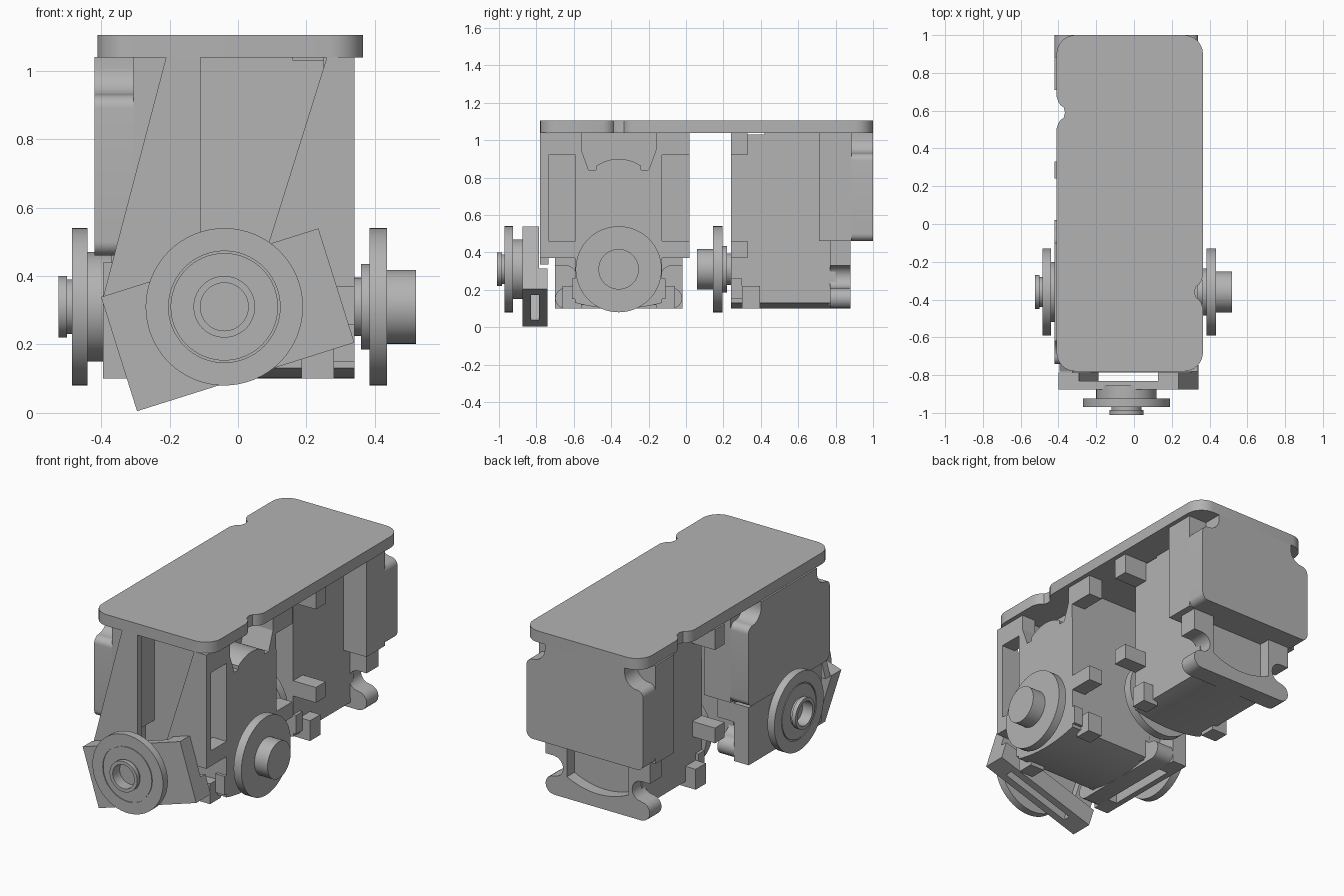
import bpy, bmesh
from math import sin, cos, pi, radians
from mathutils import Matrix, Vector

if "Cube" in bpy.data.objects:
    bpy.data.objects.remove(bpy.data.objects["Cube"])

grey = bpy.data.materials.new("plain grey")
grey.use_nodes = True
grey.diffuse_color = (0.45, 0.45, 0.45, 1)
grey.node_tree.nodes["Principled BSDF"].inputs["Base Color"].default_value = grey.diffuse_color


def finish(name, bm, place):
    bmesh.ops.recalc_face_normals(bm, faces=bm.faces)
    bm.transform(place)
    mesh = bpy.data.meshes.new(name)
    bm.to_mesh(mesh)
    bm.free()
    mesh.materials.append(grey)
    obj = bpy.data.objects.new(name, mesh)
    bpy.context.collection.objects.link(obj)
    bpy.ops.object.select_all(action='DESELECT')
    bpy.context.view_layer.objects.active = obj
    obj.select_set(True)
    bpy.ops.object.shade_smooth_by_angle(angle=radians(30))
    return obj


def prism(name, pts, d0, d1, place=Matrix()):
    """Extrude a profile in the x-z plane from depth d0 to d1 along y."""
    bm = bmesh.new()
    face = bm.faces.new([bm.verts.new((x, d0, z)) for x, z in pts])
    top = bmesh.ops.extrude_face_region(bm, geom=[face])["geom"]
    verts = [v for v in top if isinstance(v, bmesh.types.BMVert)]
    bmesh.ops.translate(bm, vec=(0, d1 - d0, 0), verts=verts)
    return finish(name, bm, place)


def rect(x0, x1, z0, z1):
    return [(x0, z0), (x1, z0), (x1, z1), (x0, z1)]


def arc(cx, cz, r, a0, a1, n=8):
    angles = [radians(a0 + (a1 - a0) * i / n) for i in range(n + 1)]
    return [(cx + r * cos(a), cz + r * sin(a)) for a in angles]


def mirrored(half):
    """Close a right-hand half profile with its mirror image."""
    return half + [(-x, z) for x, z in reversed(half) if x > 1e-4]


def lathe(name, profile, place):
    """Turn (radius, height) points around the y axis."""
    bm = bmesh.new()
    verts = [bm.verts.new((r, h, 0)) for r, h in profile]
    edges = [bm.edges.new(pair) for pair in zip(verts, verts[1:])]
    bmesh.ops.spin(bm, geom=verts + edges, cent=(0, 0, 0), axis=(0, 1, 0),
                   angle=2 * pi, steps=64)
    bmesh.ops.remove_doubles(bm, verts=bm.verts, dist=1e-4)
    return finish(name, bm, place)


AXLE = Matrix.Translation((0, 0, 0.31))

HORN = [(0, -0.18), (0.108, -0.18), (0.108, -0.095), (0.23, -0.095), (0.23, -0.045),
        (0.125, -0.045), (0.125, -0.02), (0.085, -0.02), (0.085, 0.01), (0, 0.01)]

IDLER = [(0, -0.02), (0.16, -0.02), (0.16, 0.05), (0.23, 0.05), (0.23, 0.095),
         (0.163, 0.095), (0.163, 0.09), (0.157, 0.09), (0.157, 0.095), (0.08, 0.095),
         (0.08, 0.11), (0.09, 0.11), (0.09, 0.135), (0.07, 0.135), (0.07, 0.07), (0, 0.07)]


def servo(label, place):
    # Body with a gently curved belly
    belly = arc(0, 1.0, 0.9, -90, -75)
    prism(label + "_body", mirrored(belly + [(0.23, 1.04)]), 0.18, 0.56, place)
    # Face panel with a hump between two dips
    hump = arc(0, 0.69, 0.21, 55, 90)
    panel = belly + [(0.23, 1.03), (0.16, 0.84), (0.12, 0.84)] + hump
    prism(label + "_face_panel", mirrored(panel), 0, 0.18, place)
    # Rear cover with scooped top corners
    prism(label + "_cover_base", rect(-0.38, 0.38, 0.46, 1.04), 0.47, 0.645, place)
    scoop = (arc(0.34, 0.50, 0.04, -90, 0) + arc(0.34, 0.89, 0.04, 0, 90)
             + arc(0.34, 1.01, 0.08, 270, 180) + [(0.26, 1.04)])
    prism(label + "_cover", mirrored(scoop), 0.645, 0.76, place)
    # Foot with rounded ears and an open pocket
    ears = (arc(0.285, 0.155, 0.055, -90, 90) + arc(0.285, 0.27, 0.06, 270, 90)
            + [(0.34, 0.33), (0.34, 0.46), (0.2, 0.46), (0.2, 0.23)])
    pocket = arc(0, 0.62, 0.44, -63, -90)
    prism(label + "_foot", mirrored([(0, 0.10)] + ears + pocket), 0.53, 0.64, place)
    prism(label + "_pocket_wall", rect(-0.22, 0.22, 0.12, 0.47), 0.52, 0.57, place)
    # Mounting tabs on both sides
    for s in (-1, 1):
        side = "left" if s > 0 else "right"
        for row, z0, z1, d0, d1, reach in (("upper", 0.92, 1.04, 0, 0.09, 0.38),
                                           ("middle", 0.37, 0.46, 0, 0.09, 0.38),
                                           ("lower", 0.10, 0.22, 0.06, 0.155, 0.30),
                                           ("heel", 0.15, 0.26, 0, 0.06, 0.25)):
            pts = rect(*sorted((s * 0.2, s * reach)), z0, z1)
            prism(f"{label}_{row}_tab_{side}", pts, d0, d1, place)
    lathe(label + "_horn", HORN, place @ AXLE)


front_place = Matrix.Translation((0.34, -0.36, 0)) @ Matrix.Rotation(pi / 2, 4, 'Z')
rear_place = Matrix.Translation((-0.04, 0.24, 0))
servo("front_servo", front_place)
servo("rear_servo", rear_place)

# Top plate with rounded corners and two cable notches
x0, x1, y0, y1, r = -0.41, 0.365, -0.78, 1.0, 0.1


def notch(x, y, s):
    """Round-bottomed notch cut inward along an edge; s is the edge side."""
    half = ([(x, y - s * 0.085), (x - s * 0.008, y - s * 0.06)]
            + [(x - s * 0.02 - s * 0.025 * cos(a), y + s * 0.04 * sin(a))
               for a in (-pi / 2, -pi / 4, 0, pi / 4, pi / 2)])
    return half + [(x - s * 0.008, y + s * 0.06), (x, y + s * 0.085)]


outline = (arc(x0 + r, y0 + r, r, 180, 270) + arc(x1 - r, y0 + r, r, 270, 360)
           + notch(x1, -0.36, 1) + arc(x1 - r, y1 - r, r, 0, 90)
           + arc(x0 + r, y1 - r, r, 90, 180) + notch(x0, 0.59, -1))
# The profile is drawn flat, so swing it down onto the x-y plane
swing = Matrix(((1, 0, 0, 0), (0, 0, 1, 0), (0, 1, 0, 0), (0, 0, 0, 1)))
prism("top_plate", outline, 1.038, 1.105, swing)

# Front strap: two slanted cheeks with an open slot between them
prism("strap_right", [(-0.21, 1.04), (-0.395, 0.335), (-0.11, 0.335), (-0.11, 1.04)],
      -0.78, -0.735)
prism("strap_left", [(0.26, 1.04), (0.34, 1.04), (0.34, 0.37), (0.05, 0.37)],
      -0.78, -0.735)

# Tilted front bracket with a slot running through it
tilt = Matrix.Translation((-0.03, 0, 0.272)) @ Matrix.Rotation(radians(-17.5), 4, 'Y')
prism("bracket_plate", rect(-0.333, 0.333, -0.175, 0.175), -0.875, -0.83, tilt)
for s in (-1, 1):
    side = "left" if s > 0 else "right"
    prism("bracket_cheek_" + side, rect(*sorted((s * 0.22, s * 0.333)), -0.175, 0.175),
          -0.83, -0.785, tilt)
prism("bracket_back_lip", rect(-0.333, 0.333, -0.175, -0.06), -0.785, -0.74, tilt)
lathe("front_idler", IDLER, Matrix.Translation((-0.04, -0.875, 0.31))
      @ Matrix.Rotation(pi, 4, 'Z'))

# Side bracket behind the front servo, slotted along its underside
prism("side_bracket_plate", rect(-0.34, 0.34, 0.10, 0.44), 0.70, 0.735, front_place)
for s in (-1, 1):
    side = "front" if s < 0 else "back"
    prism("side_bracket_cheek_" + side, rect(*sorted((s * 0.22, s * 0.34)), 0.10, 0.44),
          0.64, 0.70, front_place)
lathe("side_idler", IDLER, front_place @ Matrix.Translation((0, 0.73, 0.31)))
